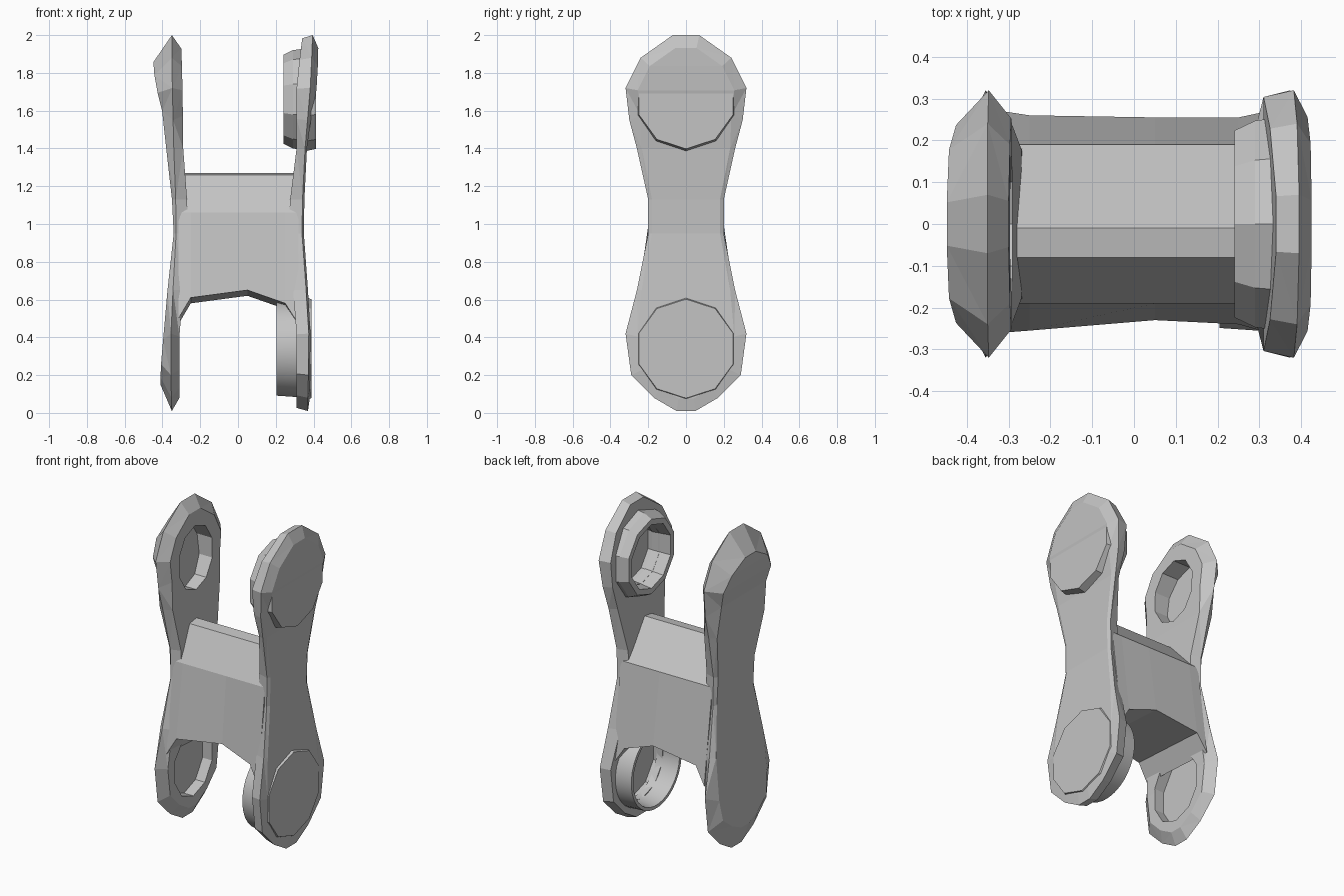
import bpy
import bmesh
from math import cos, sin, tau

cube = bpy.data.objects.get("Cube")
if cube:
    bpy.data.objects.remove(cube, do_unlink=True)

grey = bpy.data.materials.new("plain grey")
grey.use_nodes = True
colour = (0.55, 0.55, 0.55, 1)
grey.diffuse_color = colour
grey.node_tree.nodes["Principled BSDF"].inputs["Base Color"].default_value = colour

UPPER, LOWER = 1.66, 0.34  # heights of the two head centres


def finish(name, bm):
    """Turn a bmesh into a named grey object."""
    bmesh.ops.recalc_face_normals(bm, faces=bm.faces)
    mesh = bpy.data.meshes.new(name)
    bm.to_mesh(mesh)
    bm.free()
    obj = bpy.data.objects.new(name, mesh)
    bpy.context.collection.objects.link(obj)
    mesh.materials.append(grey)
    return obj


def select_only(obj):
    bpy.ops.object.select_all(action="DESELECT")
    bpy.context.view_layer.objects.active = obj
    obj.select_set(True)


def loft(bm, rings, ends="cap"):
    """Bridge successive rings of points; ends are cap, split or loop."""
    loops = [[bm.verts.new(p) for p in ring] for ring in rings]
    pairs = list(zip(loops, loops[1:]))
    if ends == "loop":
        pairs.append((loops[-1], loops[0]))
    for a, b in pairs:
        n = len(a)
        for i in range(n):
            j = (i + 1) % n
            bm.faces.new((a[i], a[j], b[j], b[i]))
    for ring in (loops[0], loops[-1]):
        if ends == "cap":
            bm.faces.new(ring)
        elif ends == "split":
            # Six-point ends fold along their middle ridge
            bm.faces.new((ring[0], ring[1], ring[4], ring[5]))
            bm.faces.new(ring[1:5])


def circle(x, radius, z, sides, squash=1, tilt=0):
    """Points of a ring around the x direction, optionally leaning."""
    points = []
    for i in range(sides):
        angle = tau * (i + 0.5) / sides
        rise = radius * sin(angle)
        points.append((x + tilt * rise, radius * squash * cos(angle), z + rise))
    return points


def blend(keys, z, column):
    """Interpolate one column of a key table by height."""
    for a, b in zip(keys, keys[1:]):
        if z <= b[0]:
            t = max(0, (z - a[0]) / (b[0] - a[0]))
            return a[column] + t * (b[column] - a[column])
    return keys[-1][column]


# Dog-bone outline: height and half width
OUTLINE = [(0.01, 0.05), (0.08, 0.17), (0.2, 0.29), (0.42, 0.32), (0.65, 0.26),
           (0.95, 0.2), (1.13, 0.2), (1.4, 0.26), (1.55, 0.3), (1.72, 0.32),
           (1.88, 0.24), (2, 0.07)]


def side_plate(name, side, scales, keys):
    """Bevelled dog-bone plate; keys hold height, outer, middle and inner x.

    Scales are the head sizes (across, upright) of the outer and inner faces.
    """
    bm = bmesh.new()
    rows = []
    for z, w in OUTLINE:
        head = UPPER if z > 1.45 else LOWER if z < 0.55 else z
        (oy, oz), (iy, iz) = scales if head != z else ((0.9, 1), (0.9, 1))
        z_out, z_in = head + (z - head) * oz, head + (z - head) * iz
        outer, middle, inner = (side * blend(keys, z, c) for c in (1, 2, 3))
        rows.append([(outer, w * oy, z_out), (middle, w, z), (inner, w * iy, z_in),
                     (inner, -w * iy, z_in), (middle, -w, z), (outer, -w * oy, z_out)])
    loft(bm, rows, "split")
    bmesh.ops.triangulate(bm, faces=bm.faces)
    return finish(name, bm)


def cut_pocket(part, side, z, floor, radius, squash=1, tilt=0):
    """Sink a polygonal pocket into the inner face of a part."""
    bm = bmesh.new()
    loft(bm, [circle(side * 0.1, radius, z, 10, squash),
              circle(side * floor, radius, z, 10, squash, tilt)])
    cutter = finish("pocket_cutter", bm)
    cutter.hide_render = True
    mod = part.modifiers.new("pocket", "BOOLEAN")
    mod.operation = "DIFFERENCE"
    mod.solver = "EXACT"
    mod.object = cutter
    select_only(part)
    bpy.ops.object.modifier_apply(modifier=mod.name)
    bpy.data.objects.remove(cutter, do_unlink=True)


def turned(name, z, sides, profile, ends):
    """Round part revolved around x from a profile of x and radius."""
    bm = bmesh.new()
    loft(bm, [circle(x, r, z, sides) for x, r in profile], ends)
    return finish(name, bm)


# Right plate, leaning outwards, with a pocket in each head
right_plate = side_plate("right_plate", -1, ((0.74, 0.58), (0.79, 0.79)), [
    (0, 0.41, 0.35, 0.31), (0.15, 0.41, 0.355, 0.31), (0.45, 0.395, 0.355, 0.31),
    (1, 0.335, 0.325, 0.26), (1.4, 0.38, 0.34, 0.29), (1.82, 0.44, 0.35, 0.295),
    (2, 0.448, 0.35, 0.3)])
cut_pocket(right_plate, -1, 1.64, 0.39, 0.2, 0.85, -0.12)
cut_pocket(right_plate, -1, 0.36, 0.375, 0.22, 0.88)

# Left plate, nearly upright, with a thicker square rim
left_plate = side_plate("left_plate", 1, ((0.8, 0.8), (0.95, 0.95)), [
    (0, 0.38, 0.37, 0.31), (0.45, 0.385, 0.375, 0.31), (1, 0.345, 0.335, 0.26),
    (1.4, 0.365, 0.355, 0.31), (1.75, 0.42, 0.385, 0.31), (2, 0.425, 0.395, 0.34)])

# Raised outer discs, hollowed together with the plate from inside
upper_disc = turned("upper_disc", UPPER, 10, [(0.355, 0.275), (0.412, 0.262)], "cap")
lower_disc = turned("lower_disc", LOWER, 10, [(0.355, 0.275), (0.388, 0.262)], "cap")
for disc, height, floor, radius in ((upper_disc, UPPER, 0.39, 0.19),
                                    (lower_disc, LOWER, 0.372, 0.22)):
    for part in (left_plate, disc):
        cut_pocket(part, 1, height, floor, radius)

# Open cups around the hollows
turned("upper_cup", UPPER, 10,
       [(0.36, 0.27), (0.29, 0.26), (0.24, 0.235), (0.24, 0.2), (0.36, 0.185)], "loop")
lower_cup = turned("lower_cup", LOWER, 32,
                   [(0.35, 0.26), (0.205, 0.25), (0.205, 0.23), (0.35, 0.21)], "loop")
select_only(lower_cup)
bpy.ops.object.shade_smooth_by_angle()

# Centre bridge: sloped roof, flared walls and an arched underside
bm = bmesh.new()
loft(bm, [[(x, -front, foot), (x, -0.19, 1.06), (x, -0.08, 1.26), (x, -0.01, 1.27),
           (x, 0.19, 1.06), (x, back, foot - 0.03)]
          for x, foot, front, back in [
              (-0.315, 0.5, 0.26, 0.27), (-0.25, 0.61, 0.255, 0.26), (0.05, 0.65, 0.23, 0.255),
              (0.25, 0.58, 0.24, 0.255), (0.32, 0.47, 0.26, 0.27)]])
finish("centre_bridge", bm)
